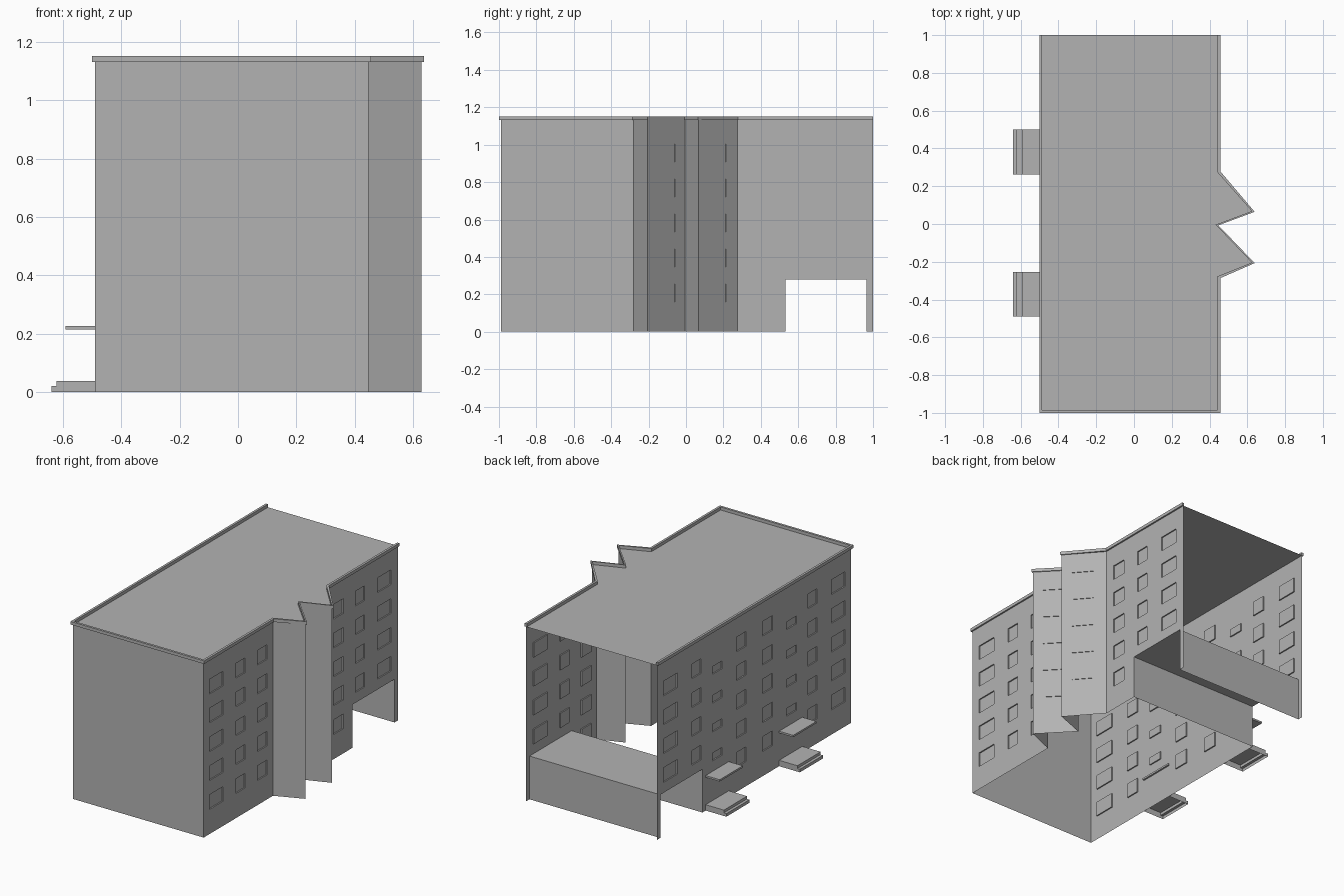
import bpy, bmesh
from mathutils import Vector

if "Cube" in bpy.data.objects:
    bpy.data.objects.remove(bpy.data.objects["Cube"])

H = 1.132                      # roof level / wall top
ROWS = [(0.16 + 0.187 * i, 0.255 + 0.187 * i) for i in range(5)]
STAIR_ROWS = [(0.295 + 0.187 * i, 0.345 + 0.187 * i) for i in range(4)]
PASSAGE = (0.533, 0.965, 0.28)  # y from, y to, height

# Plan outline, counter-clockwise; the back stays open
PLAN = [Vector(p) for p in [(-0.491, 1.0), (-0.491, -0.99), (0.447, -0.99),
        (0.447, -0.28), (0.629, -0.205), (0.437, -0.005), (0.629, 0.067),
        (0.447, 0.275), (0.447, 1.0)]]

# Shared mid-grey paint
paint = bpy.data.materials.new("grey_paint")
paint.diffuse_color = (0.45, 0.45, 0.45, 1)
paint.use_nodes = True
paint.node_tree.nodes["Principled BSDF"].inputs["Base Color"].default_value = paint.diffuse_color


def finish(name, bm):
    bmesh.ops.remove_doubles(bm, verts=bm.verts, dist=1e-5)
    me = bpy.data.meshes.new(name)
    bm.to_mesh(me)
    bm.free()
    me.materials.append(paint)
    ob = bpy.data.objects.new(name, me)
    bpy.context.collection.objects.link(ob)
    return ob


def face(bm, pts):
    return bm.faces.new([bm.verts.new(p) for p in pts])


def box(name, lo, hi):
    bm = bmesh.new()
    bmesh.ops.create_cube(bm, size=1)
    for v in bm.verts:
        v.co = [lo[i] + (v.co[i] + 0.5) * (hi[i] - lo[i]) for i in range(3)]
    return finish(name, bm)


def wall(name, p, q, windows=(), passage=False, recess=0.008):
    """Sheet wall p->q; windows are (y0, y1, z0, z1), recessed with reveals."""
    bm = bmesh.new()
    d = q - p
    inward = Vector((-d.y, d.x, 0)).normalized() * recess

    def pos(t, z):
        return Vector((p.x + d.x * t, p.y + d.y * t, z))

    def frac(y):
        return round((y - p.y) / d.y, 5)

    holes = [(*sorted((frac(a), frac(b))), z0, z1) for a, b, z0, z1 in windows]
    gate = (*sorted((frac(PASSAGE[0]), frac(PASSAGE[1]))), 0, PASSAGE[2]) if passage else None
    cuts = holes + ([gate] if gate else [])
    ts = sorted({0, 1, *(v for c in cuts for v in c[:2])})
    zs = sorted({0, H, *(v for c in cuts for v in c[2:])})

    def inside(c, t, z):
        return c[0] < t < c[1] and c[2] < z < c[3]

    for a, b in zip(ts, ts[1:]):
        for z0, z1 in zip(zs, zs[1:]):
            if not any(inside(c, (a + b) / 2, (z0 + z1) / 2) for c in cuts):
                face(bm, [pos(a, z0), pos(b, z0), pos(b, z1), pos(a, z1)])
    for a, b, z0, z1 in holes:
        outer = [pos(a, z0), pos(b, z0), pos(b, z1), pos(a, z1)]
        inner = [v + inward for v in outer]
        face(bm, inner)
        for i in range(4):
            j = (i + 1) % 4
            face(bm, [outer[i], outer[j], inner[j], inner[i]])
    bmesh.ops.remove_doubles(bm, verts=bm.verts, dist=1e-5)
    bmesh.ops.dissolve_limit(bm, angle_limit=0.01, verts=bm.verts, edges=bm.edges)
    return finish(name, bm)


def column(y0, y1, rows=ROWS):
    """Window stack, leaving out any window inside the passage opening."""
    in_gate = y0 > PASSAGE[0] and y1 < PASSAGE[1]
    return [(y0, y1, *r) for r in rows if not (in_gate and r[0] < PASSAGE[2])]


# Window layouts
left, right_front, right_back = [], [], []
for s in (1, -1):
    for a, b in ((0.79, 0.93), (0.548, 0.64), (0.085, 0.185)):
        left += column(*sorted((s * a, s * b)))
    left += column(*sorted((s * 0.33, s * 0.43)), STAIR_ROWS)
for a, b in ((0.79, 0.93), (0.565, 0.657), (0.34, 0.44)):
    right_front += column(-b, -a)
    right_back += column(a, b)

# Walls
names = ["left_wall", "front_wall", "right_wall_front", "bay_front_short",
         "bay_front_long", "bay_back_short", "bay_back_long", "right_wall_back"]
layout = {"left_wall": left, "right_wall_front": right_front,
          "right_wall_back": right_back,
          "bay_front_long": column(-0.16, -0.06),
          "bay_back_long": column(0.115, 0.215)}
for n, p, q in zip(names, PLAN, PLAN[1:]):
    wall(n, p, q, layout.get(n, ()), n in ("left_wall", "right_wall_back"),
         0.004 if "bay" in n else 0.008)

# Flat roof
bm = bmesh.new()
face(bm, [(p.x, p.y, H) for p in PLAN])
finish("roof", bm)


def offset(dist):
    """Outward offset of the plan outline, mitred except at the sharp points."""
    out = []
    for i, p in enumerate(PLAN):
        segs = [PLAN[k + 1] - PLAN[k] for k in (i - 1, i) if 0 <= k < len(PLAN) - 1]
        ns = [Vector((s.y, -s.x)).normalized() for s in segs]
        m = sum(ns, Vector((0, 0))).normalized()
        mitre = 1 / m.dot(ns[0])
        out.append(p + m * dist * (mitre if mitre < 1.5 else 1))
    return out


# Roof edge rim along the outline
bm = bmesh.new()
o, n = offset(0.01), offset(-0.005)
rings = [[(*a, H), (*a, H + 0.02), (*b, H + 0.02), (*b, H)] for a, b in zip(o, n)]
for r, s in zip(rings, rings[1:]):
    for i in range(4):
        j = (i + 1) % 4
        face(bm, [r[i], s[i], s[j], r[j]])
face(bm, rings[0])
face(bm, rings[-1][::-1])
bmesh.ops.remove_doubles(bm, verts=bm.verts, dist=1e-5)
bmesh.ops.recalc_face_normals(bm, faces=bm.faces)
finish("roof_rim", bm)

# Drive-through passage: two side walls and a ceiling
bm = bmesh.new()
xa, xb = PLAN[0].x, PLAN[-1].x
y0, y1, h = PASSAGE
prof = [(y0, 0), (y0, h), (y1, h), (y1, 0)]
for (ya, za), (yb, zb) in zip(prof, prof[1:]):
    face(bm, [(xa, ya, za), (xb, ya, za), (xb, yb, zb), (xa, yb, zb)])
finish("passage", bm)

# Entrance steps (hollow underneath) and canopies
STEP = [(-0.491, 0.038), (-0.622, 0.038), (-0.622, 0.02), (-0.64, 0.02), (-0.64, 0)]
for tag, a, b in (("back", 0.263, 0.50), ("front", -0.49, -0.253)):
    bm = bmesh.new()
    for (xa, za), (xb, zb) in zip(STEP, STEP[1:]):
        face(bm, [(xa, a, za), (xa, b, za), (xb, b, zb), (xb, a, zb)])
    side = STEP + [(-0.491, 0)]
    face(bm, [(x, a, z) for x, z in side][::-1])
    face(bm, [(x, b, z) for x, z in side])
    bmesh.ops.remove_doubles(bm, verts=bm.verts, dist=1e-5)
    bmesh.ops.recalc_face_normals(bm, faces=bm.faces)
    finish("entrance_steps_" + tag, bm)
    box("canopy_" + tag, (-0.592, a, 0.215), (-0.48, b, 0.227))
